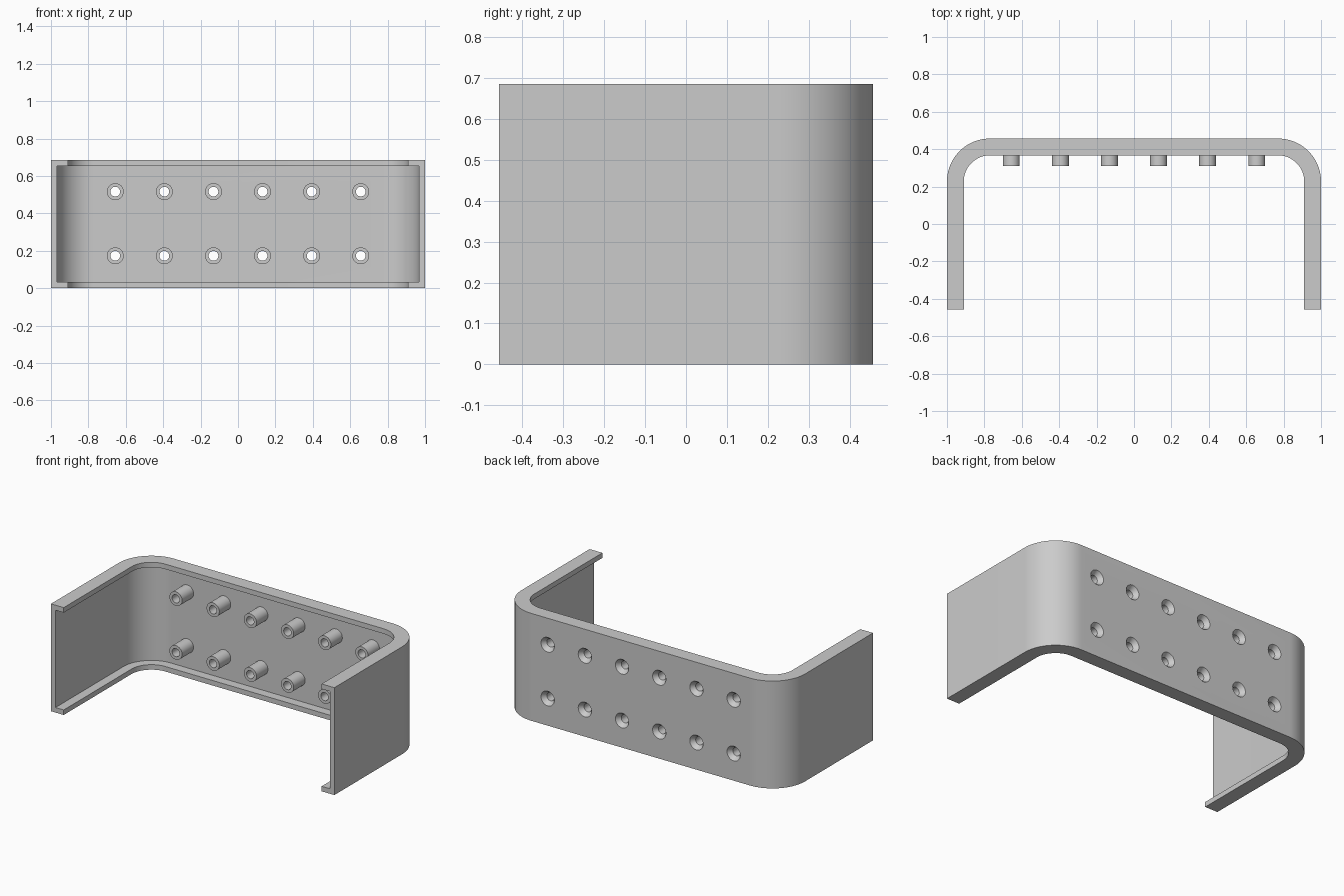
import bpy
import bmesh
from math import cos, sin, pi, radians

cube = bpy.data.objects.get("Cube")
if cube:
    bpy.data.objects.remove(cube, do_unlink=True)

# Main dimensions
HALF_X, HALF_Y, HEIGHT = 1.0, 0.457, 0.685
LIP, WALL, RADIUS = 0.09, 0.032, 0.23
HOLE_R, SINK_R, BOSS_R = 0.026, 0.047, 0.045
BOSS_FRONT = 0.31
COLUMNS = [0.2625 * (i - 2.5) for i in range(6)]
ROWS = [0.173, 0.516]

grey = bpy.data.materials.new("plain grey")
grey.use_nodes = True
grey.diffuse_color = (0.6, 0.6, 0.6, 1)
grey.node_tree.nodes["Principled BSDF"].inputs["Base Color"].default_value = (0.6, 0.6, 0.6, 1)


def make_object(name, bm):
    bmesh.ops.recalc_face_normals(bm, faces=bm.faces)
    mesh = bpy.data.meshes.new(name)
    bm.to_mesh(mesh)
    bm.free()
    mesh.materials.append(grey)
    obj = bpy.data.objects.new(name, mesh)
    bpy.context.collection.objects.link(obj)
    return obj


def select_only(obj):
    bpy.ops.object.select_all(action='DESELECT')
    obj.select_set(True)
    bpy.context.view_layer.objects.active = obj


def smooth(obj):
    select_only(obj)
    bpy.ops.object.shade_smooth_by_angle(angle=radians(30))


def bridge(bm, a, b):
    for i in range(len(a)):
        j = (i + 1) % len(a)
        bm.faces.new((a[i], a[j], b[j], b[i]))


def lathe(bm, x, z, profile, closed, sides=32):
    """Revolve (radius, y) points about a front-to-back axis."""
    rings = []
    for r, y in profile:
        rings.append([bm.verts.new((x + r * cos(2 * pi * k / sides), y,
                                    z + r * sin(2 * pi * k / sides))) for k in range(sides)])
    for a, b in zip(rings, rings[1:]):
        bridge(bm, a, b)
    if closed:
        bridge(bm, rings[-1], rings[0])
    else:
        bm.faces.new(rings[0])
        bm.faces.new(rings[-1])


# U-shaped channel: a C section swept round two corners
section = [(0, 0), (LIP, 0), (LIP, WALL), (WALL, WALL),
           (WALL, HEIGHT - WALL), (LIP, HEIGHT - WALL), (LIP, HEIGHT), (0, HEIGHT)]
cx, cy, steps = HALF_X - RADIUS, HALF_Y - RADIUS, 24
stations = [(cx, -HALF_Y, 0)]
stations += [(cx, cy, pi / 2 * i / steps) for i in range(steps + 1)]
stations += [(-cx, cy, pi / 2 + pi / 2 * i / steps) for i in range(steps + 1)]
stations += [(-cx, -HALF_Y, pi)]
bm = bmesh.new()
rings = [[bm.verts.new((x + (RADIUS - d) * cos(a), y + (RADIUS - d) * sin(a), z))
          for d, z in section] for x, y, a in stations]
for a, b in zip(rings, rings[1:]):
    bridge(bm, a, b)
bm.faces.new(rings[0])
bm.faces.new(rings[-1])
channel = make_object("channel", bm)

# Countersunk screw holes through the back wall
sink_y = HALF_Y - 0.029
slope = (SINK_R - HOLE_R) / (HALF_Y - sink_y)
bm = bmesh.new()
for x in COLUMNS:
    for z in ROWS:
        lathe(bm, x, z, [(HOLE_R, HALF_Y - 0.06), (HOLE_R, sink_y),
                         (SINK_R + slope * 0.01, HALF_Y + 0.01)], closed=False)
cutter = make_object("hole_cutter", bm)
cutter.hide_render = True
cut = channel.modifiers.new("holes", 'BOOLEAN')
cut.operation = 'DIFFERENCE'
cut.solver = 'EXACT'
cut.object = cutter
select_only(channel)
bpy.ops.object.modifier_apply(modifier=cut.name)
bpy.data.objects.remove(cutter, do_unlink=True)
smooth(channel)

# Hollow screw bosses on the inside of the back wall
inner_y = HALF_Y - WALL
for row, z in zip(("lower", "upper"), ROWS):
    for i, x in enumerate(COLUMNS):
        bm = bmesh.new()
        lathe(bm, x, z, [(BOSS_R, inner_y), (BOSS_R, BOSS_FRONT),
                         (HOLE_R, BOSS_FRONT), (HOLE_R, inner_y)], closed=True)
        smooth(make_object(f"{row}_boss_{i + 1}", bm))
